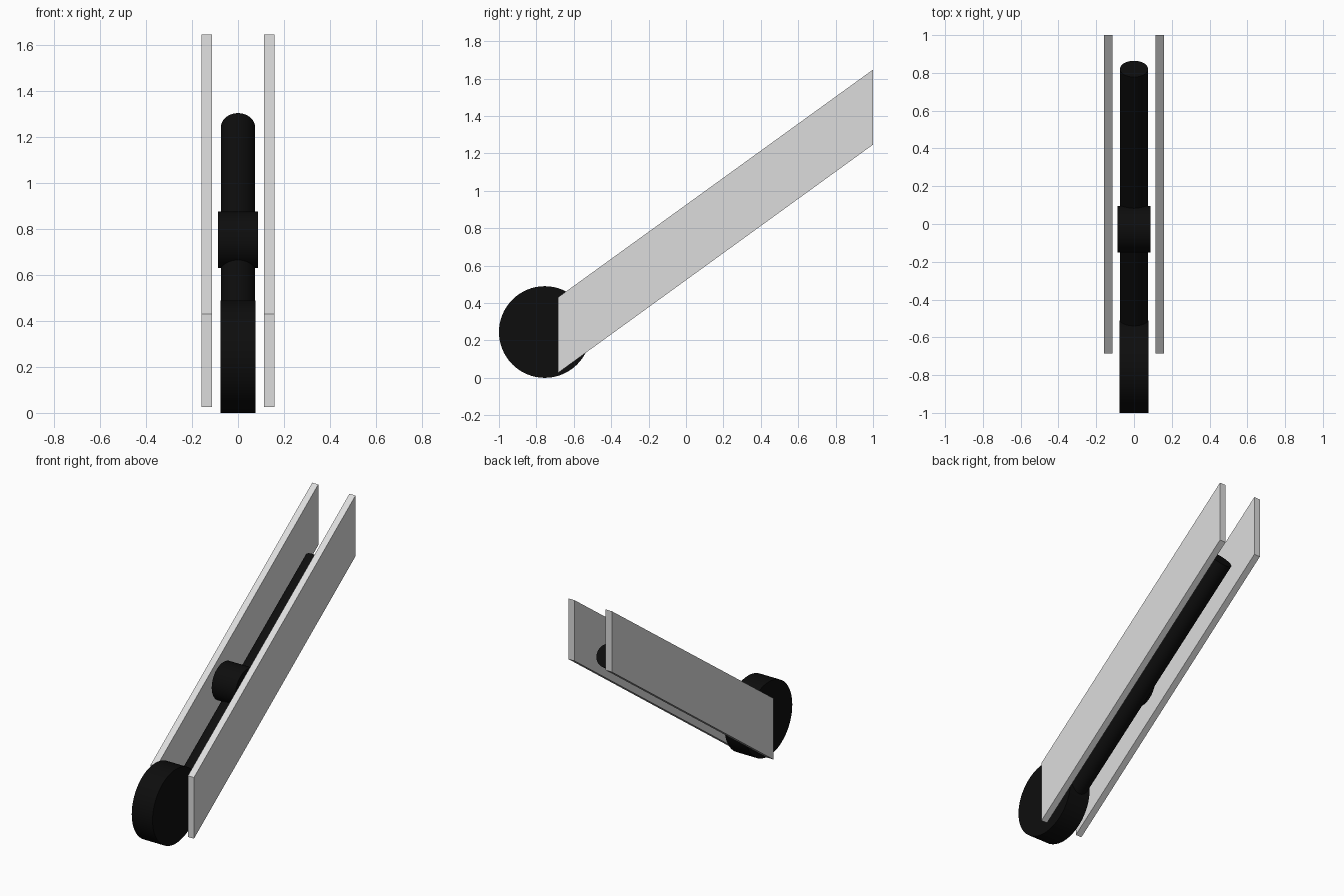
import bpy, bmesh, math
from mathutils import Vector

if "Cube" in bpy.data.objects:
    bpy.data.objects.remove(bpy.data.objects["Cube"])


def material(name, value):
    m = bpy.data.materials.new(name)
    m.diffuse_color = (value, value, value, 1)
    m.use_nodes = True
    m.node_tree.nodes["Principled BSDF"].inputs["Base Color"].default_value = m.diffuse_color
    return m


BLACK = material("black rubber", 0.004)
GREY = material("light grey metal", 0.72)


def rod(name, start, end, radius, mat, sides=64):
    """Capped cylinder running between two points."""
    a, b = Vector(start), Vector(end)
    bpy.ops.mesh.primitive_cylinder_add(vertices=sides, radius=radius,
                                        depth=(b - a).length, location=(a + b) / 2)
    ob = bpy.context.object
    ob.name = name
    ob.rotation_euler = (b - a).to_track_quat('Z', 'Y').to_euler()
    ob.data.materials.append(mat)
    bpy.ops.object.shade_smooth_by_angle(angle=math.radians(30))
    return ob


def plate(name, profile, x0, x1, mat):
    """Side profile (y, z) extruded along x."""
    bm = bmesh.new()
    face = bm.faces.new([bm.verts.new((x0, y, z)) for y, z in profile])
    ext = bmesh.ops.extrude_face_region(bm, geom=[face])
    moved = [g for g in ext["geom"] if isinstance(g, bmesh.types.BMVert)]
    bmesh.ops.translate(bm, verts=moved, vec=(x1 - x0, 0, 0))
    bmesh.ops.recalc_face_normals(bm, faces=bm.faces)
    me = bpy.data.meshes.new(name)
    bm.to_mesh(me)
    bm.free()
    ob = bpy.data.objects.new(name, me)
    bpy.context.collection.objects.link(ob)
    me.materials.append(mat)
    return ob


# Sloping side rails with upright ends
RAIL = [(-0.685, 0.026), (1.0, 1.247), (1.0, 1.648), (-0.685, 0.43)]
for side, label in ((-1, "left"), (1, "right")):
    plate(label + "_rail", RAIL, side * 0.114, side * 0.158, GREY)

# Large wheel at the foot
rod("wheel", (-0.076, -0.755, 0.245), (0.076, -0.755, 0.245), 0.245, BLACK)

# Small roller part way up
rod("roller", (-0.087, -0.027, 0.753), (0.087, -0.027, 0.753), 0.123, BLACK)

# Long bar between the rails, its lower end buried in the wheel
rod("bar", (0, -0.62, 0.212), (0, 0.821, 1.245), 0.074, BLACK)
